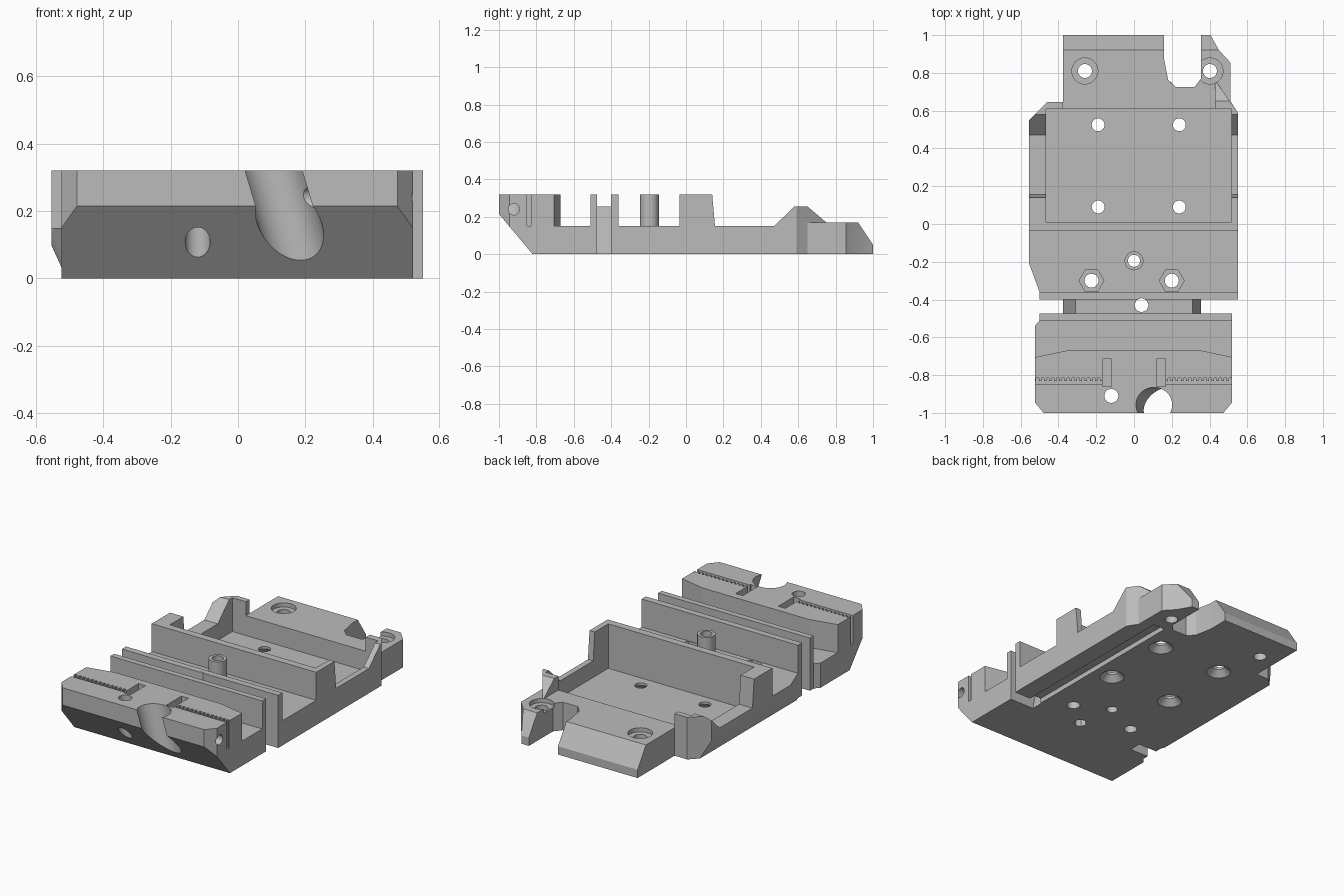
import bpy, bmesh, math
from mathutils import Vector

cube = bpy.data.objects.get("Cube")
if cube:
    bpy.data.objects.remove(cube, do_unlink=True)

grey = bpy.data.materials.new("plain grey")
grey.use_nodes = True
grey.diffuse_color = (0.5, 0.5, 0.5, 1)
grey.node_tree.nodes["Principled BSDF"].inputs["Base Color"].default_value = (0.5, 0.5, 0.5, 1)


def finish(bm, name):
    bmesh.ops.recalc_face_normals(bm, faces=bm.faces)
    mesh = bpy.data.meshes.new(name)
    bm.to_mesh(mesh)
    bm.free()
    mesh.materials.append(grey)
    ob = bpy.data.objects.new(name, mesh)
    bpy.context.collection.objects.link(ob)
    return ob


def prism(name, points, axis, low, high):
    """Extrude a flat outline along x, y or z."""
    place = {"x": lambda a, b, h: (h, a, b),
             "y": lambda a, b, h: (a, h, b),
             "z": lambda a, b, h: (a, b, h)}[axis]
    bm = bmesh.new()
    face = bm.faces.new([bm.verts.new(place(a, b, low)) for a, b in points])
    out = bmesh.ops.extrude_face_region(bm, geom=[face])
    shift = Vector(place(0, 0, high - low))
    for item in out["geom"]:
        if isinstance(item, bmesh.types.BMVert):
            item.co += shift
    return finish(bm, name)


def box(name, x, y, z):
    return prism(name, [(x[0], y[0]), (x[1], y[0]), (x[1], y[1]), (x[0], y[1])], "z", *z)


def rod(name, start, end, r1, r2=None, sides=32):
    """Cylinder or cone between two points."""
    a, b = Vector(start), Vector(end)
    bm = bmesh.new()
    bmesh.ops.create_cone(bm, cap_ends=True, segments=sides, radius1=r1,
                          radius2=r1 if r2 is None else r2, depth=(b - a).length)
    turn = (b - a).to_track_quat("Z", "Y").to_matrix()
    bmesh.ops.rotate(bm, matrix=turn, verts=bm.verts)
    bmesh.ops.translate(bm, vec=(a + b) / 2, verts=bm.verts)
    return finish(bm, name)


def combine(target, tool, operation="DIFFERENCE"):
    mod = target.modifiers.new("shape", "BOOLEAN")
    mod.operation, mod.solver, mod.object = operation, "EXACT", tool
    graph = bpy.context.evaluated_depsgraph_get()
    mesh = bpy.data.meshes.new_from_object(target.evaluated_get(graph))
    target.modifiers.clear()
    target.data = mesh
    bpy.data.objects.remove(tool, do_unlink=True)


# Carriage body: side profile crossed with the plan outline
side = [(-1, .215), (-1, .32), (-.67, .32), (-.67, .15), (-.51, .15), (-.51, .32),
        (-.475, .32), (-.475, .255), (-.4, .255), (-.4, .32), (-.36, .32), (-.36, .15),
        (-.035, .15), (-.035, .32), (.14, .32), (.155, .15), (.47, .15), (.58, .255),
        (.65, .255), (.75, .17), (.92, .17), (1, .05), (1, 0), (-.82, 0)]
plan = [(-.47, -1.01), (.465, -1.01), (.52, -.945), (.52, -.475), (.355, -.475),
        (.355, -.4), (.55, -.4), (.55, .59), (.51, .65), (.51, .855), (.45, .92),
        (.4, 1.01), (.355, 1.01), (.355, .77), (.32, .725), (.22, .725), (.18, .765),
        (.16, .87), (.16, 1.01), (-.375, 1.01), (-.375, .645), (-.46, .645), (-.555, .55),
        (-.555, -.21), (-.5, -.36), (-.5, -.4), (-.375, -.4), (-.375, -.475),
        (-.5, -.475), (-.5, -.51), (-.525, -.54), (-.525, -.945)]
body = prism("carriage_body", side, "x", -.7, .7)
combine(body, prism("outline", plan, "z", -.1, .5), "INTERSECT")

# Rear cavity, rear plate level and slanted right lug
combine(body, box("cavity", (-.465, .515), (.01, .61), (.05, .5)))
combine(body, box("plate_clearance", (-.375, .43), (.6, 1.1), (.17, .5)))
combine(body, prism("lug_slant", [(.56, .576), (.43, .76), (.43, .8), (.7, .8), (.7, .576)],
                    "z", .17, .5))

# Lower left chamfer
combine(body, prism("side_chamfer", [(-.51, 0), (-.56, .11), (-.7, .11), (-.7, -.1),
                                     (-.51, -.1)], "y", -.42, .7))

# Bridge flanks, angled clamp wall and belt slots on both sides
for s, foot in ((-1, .375), (1, .355)):
    combine(body, prism("bridge_flank", [(s * .31, .256), (s * .31, .4), (s * .45, .4),
                                         (s * .45, 0), (s * foot, 0)], "y", -.475, -.4))
    combine(body, prism("wall_angle", [(s * .36, -.671), (s * .54, -.709), (s * .54, -.6),
                                       (s * .36, -.6)], "z", .15, .5))
    comb = [(s * .56, -.85), (s * .15, -.85), (s * .15, -.83)]
    for i in range(13):
        x = .18 + i * .027
        comb += [(s * x, -.83), (s * x, -.816), (s * (x + .014), -.816), (s * (x + .014), -.83)]
    comb.append((s * .56, -.83))
    combine(body, prism("belt_slot", comb, "z", .15, .5))
    combine(body, box("belt_exit", sorted((s * .12, s * .167)), (-.86, -.715), (.14, .5)))

# Slanted front groove with its cross hole, and the upright front hole
combine(body, rod("front_groove", (.046, -.957, .52), (.226, -.957, -.08), .092, sides=48))
combine(body, rod("cross_hole", (.15, -.92, .24), (.7, -.92, .24), .03))
combine(body, rod("front_hole", (-.12, -.91, -.1), (-.12, -.91, .5), .037))

# Hollow post
combine(body, rod("post", (0, -.195, .1), (0, -.195, .32), .05), "UNION")
combine(body, rod("post_bore", (0, -.195, -.1), (0, -.195, .5), .032))

# Hexagonal nut pockets with through holes
for x in (-.225, .2):
    pocket = [(x + .066 * math.cos(k * math.pi / 3), -.3 + .066 * math.sin(k * math.pi / 3))
              for k in range(6)]
    combine(body, prism("nut_pocket", pocket, "z", .1, .2))
    combine(body, rod("nut_hole", (x, -.3, -.1), (x, -.3, .3), .037))
combine(body, rod("bridge_hole", (.04, -.43, -.1), (.04, -.43, .5), .038, sides=8))

# Cavity floor holes, countersunk underneath
for x in (-.19, .24):
    for y in (.09, .525):
        combine(body, rod("floor_hole", (x, y, -.1), (x, y, .1), .034))
        combine(body, rod("countersink", (x, y, -.01), (x, y, .035), .08, .034))

# Counterbored rear screw holes
for x in (-.26, .402):
    combine(body, rod("rear_hole", (x, .81, -.1), (x, .81, .3), .037))
    combine(body, rod("counterbore", (x, .81, .145), (x, .81, .3), .069))

# Cable channel along the underside
combine(body, box("cable_channel", (.36, .44), (-.41, .7), (-.1, .03)))

bpy.ops.object.select_all(action="DESELECT")
body.select_set(True)
bpy.context.view_layer.objects.active = body
bpy.ops.object.shade_smooth_by_angle(angle=math.radians(25))
